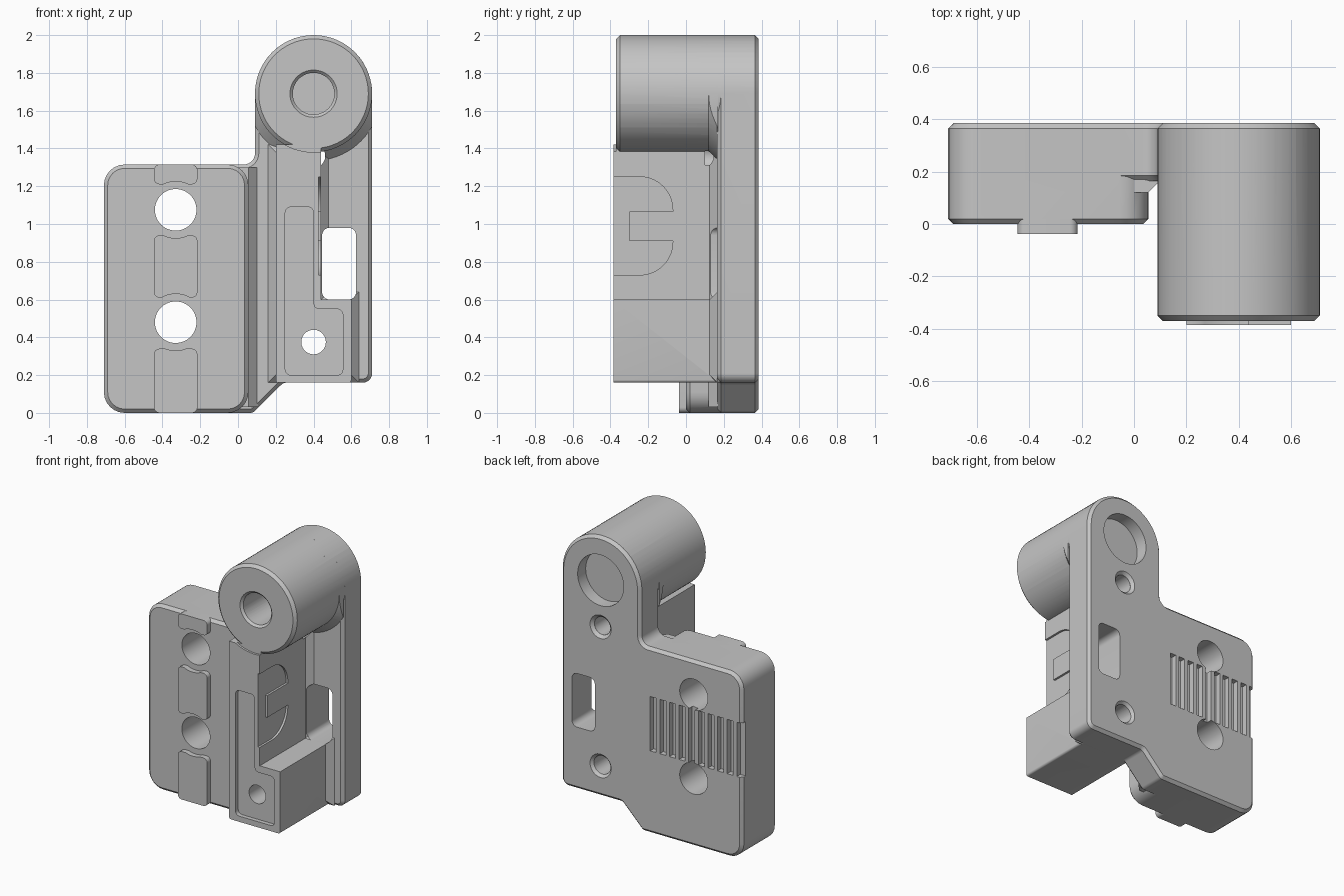
import bpy, bmesh
from math import sin, cos, tan, pi
from mathutils import Vector

cube = bpy.data.objects.get("Cube")
if cube:
    bpy.data.objects.remove(cube)

grey = bpy.data.materials.new("grey_plastic")
grey.use_nodes = True
GREY = (0.56, 0.56, 0.56, 1)
grey.diffuse_color = GREY
grey.node_tree.nodes["Principled BSDF"].inputs["Base Color"].default_value = GREY

BACK = 0.385      # rear face
FLOOR = 0.165     # front of the thin rear plate
BORE = (0.4, 1.69)
SCREWS = [(-0.33, 1.075), (-0.33, 0.48)]
AXES = {"y": lambda a, b, t: (a, t, b), "x": lambda a, b, t: (t, a, b),
        "z": lambda a, b, t: (a, b, t)}


def circle(x, z, r, n=72):
    return [(x + r * cos(2 * pi * i / n), z + r * sin(2 * pi * i / n)) for i in range(n)]


def rounded(corners, steps=14):
    """Outline from (a, b, radius) corners."""
    out = []
    for i, (a, b, r) in enumerate(corners):
        p = Vector((a, b))
        if r == 0:
            out.append(p)
            continue
        u = (Vector(corners[i - 1][:2]) - p).normalized()
        v = (Vector(corners[(i + 1) % len(corners)][:2]) - p).normalized()
        half = u.angle(v) / 2
        c = p + (u + v).normalized() * (r / sin(half))
        s, e = p + u * (r / tan(half)) - c, p + v * (r / tan(half)) - c
        for k in range(steps + 1):
            q = c + s.slerp(e, k / steps).normalized() * r
            if not out or (q - out[-1]).length > 1e-4:
                out.append(q)
    return out


def rect(x0, x1, z0, z1, r=0):
    return rounded([(x0, z0, r), (x1, z0, r), (x1, z1, r), (x0, z1, r)], 6)


def prism(name, outline, t0, t1, near=0, far=0, axis="y"):
    """Extruded outline with optional chamfers on its near and far ends."""
    bm = bmesh.new()
    ends = [bm.faces.new([bm.verts.new(AXES[axis](a, b, t)) for a, b in outline])
            for t in (t0, t1)]
    rings = [list(f.verts) for f in ends]
    for i in range(len(outline)):
        bm.faces.new((rings[0][i - 1], rings[0][i], rings[1][i], rings[1][i - 1]))
    bmesh.ops.recalc_face_normals(bm, faces=bm.faces)
    end_edges = [list(f.edges) for f in ends]
    for edges, width in zip(end_edges, (near, far)):
        if width:
            bmesh.ops.bevel(bm, geom=edges, offset=width, segments=1,
                            affect="EDGES", clamp_overlap=False)
    mesh = bpy.data.meshes.new(name)
    bm.to_mesh(mesh)
    bm.free()
    mesh.materials.append(grey)
    ob = bpy.data.objects.new(name, mesh)
    bpy.context.collection.objects.link(ob)
    return ob


def combine(base, parts, operation):
    """Boolean the parts into base, then remove them."""
    for part in parts:
        mod = base.modifiers.new("bool", "BOOLEAN")
        mod.operation, mod.solver, mod.object = operation, "EXACT", part
    deps = bpy.context.evaluated_depsgraph_get()
    mesh = bpy.data.meshes.new_from_object(base.evaluated_get(deps))
    base.modifiers.clear()
    base.data = mesh
    for part in parts:
        bpy.data.objects.remove(part)


# Rear plate: rounded top, stepped left side, slanted lower corner
plate_outline = rounded([
    (-0.4, 0, 0), (0.08, 0, 0.04), (0.24, 0.16, 0.04), (0.71, 0.16, 0.05),
    (0.71, 2.0, 0.31), (0.09, 2.0, 0.31), (0.09, 1.315, 0.06), (-0.4, 1.315, 0)])
body = prism("bracket_body", plate_outline, FLOOR, BACK, 0.02, 0.02)

# Thick mounting block and the slope joining it to the plate
block = prism("mounting_block", rect(-0.71, 0.055, 0, 1.315, 0.11), 0, BACK, 0.02, 0.02)
slope = prism("block_slope", [(0, 0.12), (0.055, 0.12), (0.105, 0.17), (0, 0.17)],
              0.03, 1.3, axis="z")

# Pivot barrel with a flared root that stays inside the plate outline
barrel = prism("barrel", circle(*BORE, 0.31), -0.37, BACK, 0.02, 0.02)
flare = prism("barrel_flare", circle(*BORE, 0.355), 0.12, 0.17, 0.045)
combine(flare, [prism("flare_limit", plate_outline, 0, BACK)], "INTERSECT")


def rib_outline(g, r):
    return rounded([(0.2 - g, 0.16, r), (0.6 + g, 0.16, r), (0.6 + g, 0.6 + g, 0),
                    (0.44 + g, 0.6 + g, 0), (0.44 + g, 1.42, 0), (0.2 - g, 1.42, 0)], 5)


# L-shaped rib and foot, with a sloped skirt at the plate
rib = prism("rib", rib_outline(0, 0.015), -0.385, 0.2)
combine(rib, [prism("barrel_clearance", circle(*BORE, 0.31), -0.5, -0.37)], "DIFFERENCE")
skirt = prism("rib_skirt", rib_outline(0.04, 0), 0.125, 0.17, 0.04)
combine(body, [block, slope, barrel, flare, rib, skirt], "UNION")

# Bores, screw holes and countersinks
cutters = [
    prism("bore", circle(*BORE, 0.11), -0.6, 0.6),
    prism("bore_chamfer", circle(*BORE, 0.125), -0.39, -0.355, 0, 0.015),
    prism("counterbore", circle(*BORE, 0.18), 0.295, 0.5),
    prism("foot_hole", circle(0.4, 0.375, 0.065, 40), -0.6, 0.6),
    prism("blind_hole", circle(0.4, 1.36, 0.062, 40), 0.1, 0.6)]
for z in (0.375, 1.36):
    cutters.append(prism("countersink", circle(0.4, z, 0.083, 40), BACK - 0.02, 0.42, 0.02))
for x, z in SCREWS:
    cutters.append(prism("screw_hole", circle(x, z, 0.11, 56), -0.6, 0.6))

# Window through the plate, front pocket and side recess in the rib
cutters.append(prism("window", rect(0.445, 0.625, 0.6, 0.98, 0.04), 0, 0.6))
cutters.append(prism("front_pocket", rounded([
    (0.25, 0.2, 0.03), (0.555, 0.2, 0.03), (0.555, 0.55, 0.03), (0.4, 0.55, 0.03),
    (0.4, 1.09, 0.03), (0.25, 1.09, 0.03)], 5), -0.6, -0.355))
cutters.append(prism("side_recess", rounded([
    (-0.45, 0.73, 0), (-0.07, 0.73, 0.175), (-0.07, 0.91, 0), (-0.3, 0.91, 0),
    (-0.3, 1.065, 0), (-0.07, 1.065, 0), (-0.07, 1.25, 0.175), (-0.45, 1.25, 0)]),
    0.425, 0.5, axis="x"))

# Row of clamping grooves on the back
for i in range(10):
    x = -0.69 + i * 0.0755
    cutters.append(prism("groove", rect(x - 0.025, x + 0.022, 0.585, 0.97), 0.345, 0.5))
combine(body, cutters, "DIFFERENCE")

# Raised locating tabs, hollowed around the screw holes
tabs = []
for name, z0, z1 in (("lower_tab", 0, 0.34), ("middle_tab", 0.61, 0.94), ("upper_tab", 1.21, 1.315)):
    tab = prism(name, rect(-0.445, -0.215, z0, z1, 0.03), -0.038, 0.05)
    combine(tab, [prism("clearance", circle(x, z, 0.15), -0.2, 0.2) for x, z in SCREWS],
            "DIFFERENCE")
    tabs.append(tab)

# Smooth shading with sharp edges kept
bpy.ops.object.select_all(action="DESELECT")
for ob in [body] + tabs:
    ob.select_set(True)
bpy.context.view_layer.objects.active = body
bpy.ops.object.shade_smooth_by_angle(angle=0.5)
